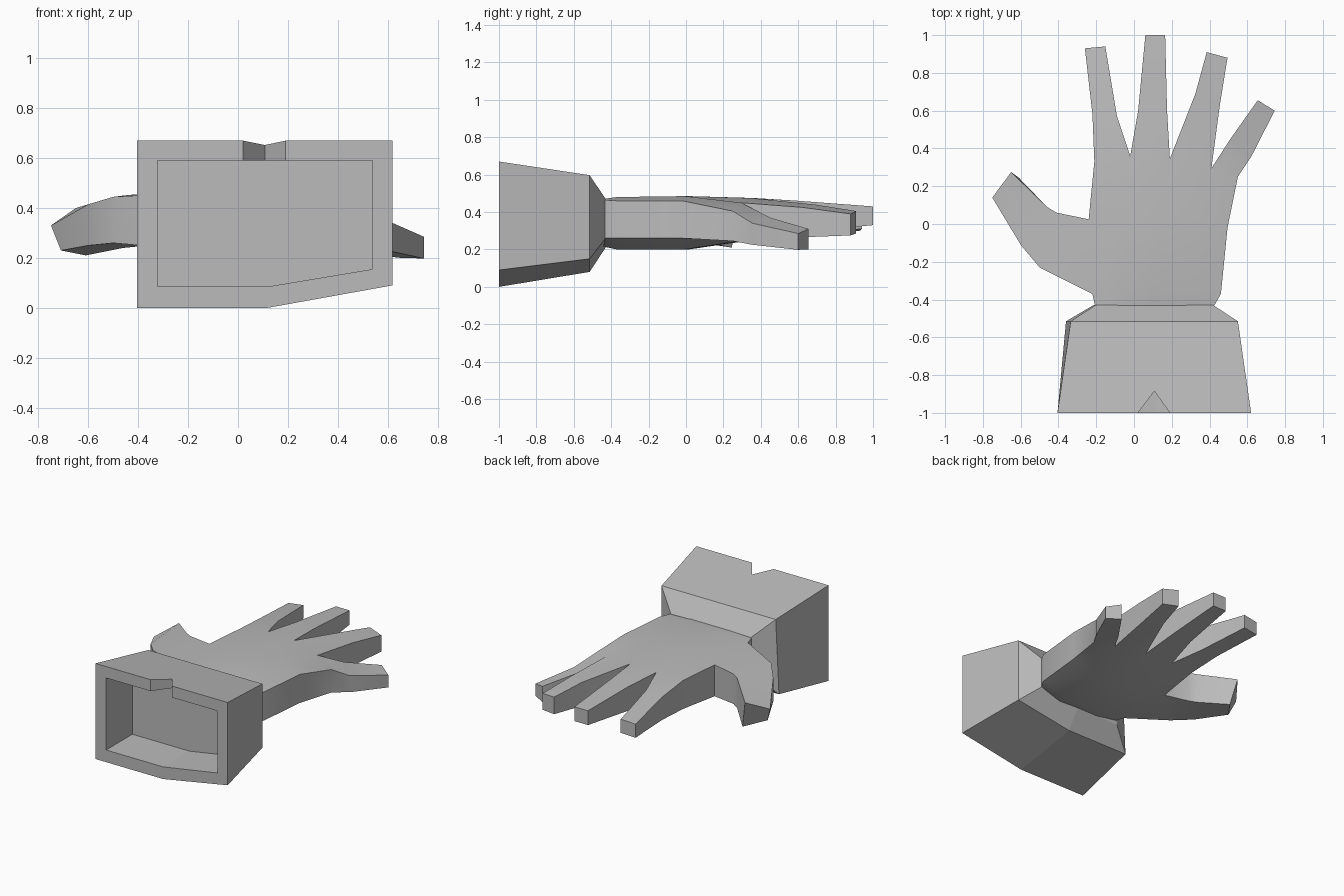
import bpy, bmesh

if "Cube" in bpy.data.objects:
    bpy.data.objects.remove(bpy.data.objects["Cube"])

grey = bpy.data.materials.new("plain_grey")
grey.diffuse_color = (0.5, 0.5, 0.5, 1)
grey.use_nodes = True
grey.node_tree.nodes["Principled BSDF"].inputs["Base Color"].default_value = grey.diffuse_color


def make_object(name, verts, faces):
    bm = bmesh.new()
    vs = [bm.verts.new(v) for v in verts]
    for f in faces:
        bm.faces.new([vs[i] for i in f])
    bmesh.ops.recalc_face_normals(bm, faces=bm.faces)
    me = bpy.data.meshes.new(name)
    bm.to_mesh(me)
    bm.free()
    me.materials.append(grey)
    ob = bpy.data.objects.new(name, me)
    bpy.context.collection.objects.link(ob)
    return ob


def loft(name, sections):
    """Join equal-sized closed loops and cap both ends."""
    n = len(sections[0])
    verts = [p for s in sections for p in s]
    faces = [tuple(range(n)), tuple(range(len(verts) - n, len(verts)))]
    for k in range(len(sections) - 1):
        for i in range(n):
            j = (i + 1) % n
            faces.append((k * n + i, k * n + j, (k + 1) * n + j, (k + 1) * n + i))
    return make_object(name, verts, faces)


def cuff_loop(y, x0, x1, z0, z1, lift, kink, top_in=0.0):
    return [(x0, y, z0), (kink, y, z0), (x1, y, z0 + lift),
            (x1, y, z1), (x0 + top_in, y, z1)]


# Cuff: tapered body with a sloped shoulder down to the wrist
cuff = loft("cuff", [
    cuff_loop(-1.0, -0.405, 0.62, 0.0, 0.67, 0.09, 0.12),
    cuff_loop(-0.515, -0.36, 0.55, 0.08, 0.597, 0.07, 0.12, 0.025),
    cuff_loop(-0.43, -0.215, 0.42, 0.21, 0.47, 0.05, 0.12, 0.01)])

# Cutters: pocket in the open end and a V notch in its upper rim
pocket = loft("pocket_cutter", [
    cuff_loop(y, -0.322, 0.54, 0.085, 0.59, 0.07, 0.12) for y in (-1.1, -0.71)])
notch = loft("notch_cutter", [
    [(0.00575, -1.02, z), (0.20425, -1.02, z), (0.108, -0.885, z)] for z in (0.55, 0.8)])
for cutter in (pocket, notch):
    mod = cuff.modifiers.new(cutter.name, 'BOOLEAN')
    mod.object = cutter
    mod.solver = 'EXACT'
    cutter.hide_render = True
    cutter.hide_set(True)

# Hand: plan points (x, y, top z, bottom z), thickened into one closed body
points, cells = [], []


def index(p):
    if p not in points:
        points.append(p)
    return points.index(p)


def add_cells(rows):
    ids = [[index(p) for p in r] for r in rows]
    for a, b in zip(ids, ids[1:]):
        for i in range(len(a) - 1):
            cells.append((a[i], a[i + 1], b[i + 1], b[i]))


def palm_row(left, right, top, bottom):
    row = [left]
    for t in (0.25, 0.5, 0.75):
        row.append((left[0] + (right[0] - left[0]) * t,
                    left[1] + (right[1] - left[1]) * t, top, bottom))
    return row + [right]


# Palm
thumb_low, thumb_high = (-0.22, -0.37, 0.46, 0.235), (-0.24, 0.025, 0.46, 0.24)
knuckles = [(-0.21, 0.33, 0.46, 0.26), (-0.02, 0.36, 0.475, 0.25),
            (0.19, 0.345, 0.475, 0.25), (0.41, 0.295, 0.45, 0.245),
            (0.55, 0.25, 0.405, 0.245)]
add_cells([
    palm_row((-0.205, -0.44, 0.465, 0.24), (0.42, -0.44, 0.465, 0.26), 0.47, 0.215),
    palm_row(thumb_low, (0.46, -0.37, 0.46, 0.26), 0.48, 0.2),
    palm_row(thumb_high, (0.495, -0.02, 0.46, 0.26), 0.485, 0.2),
    knuckles])

# Fingers: middle and tip pairs continuing from each knuckle pair
fingers = [
    [[(-0.22, 0.58, 0.44, 0.28), (-0.09, 0.57, 0.45, 0.28)],
     [(-0.26, 0.93, 0.395, 0.30), (-0.152, 0.94, 0.405, 0.31)]],
    [[(0.022, 0.60, 0.46, 0.29), (0.175, 0.60, 0.46, 0.29)],
     [(0.06, 1.0, 0.43, 0.33), (0.165, 1.0, 0.43, 0.33)]],
    [[(0.325, 0.69, 0.44, 0.275), (0.453, 0.62, 0.425, 0.265)],
     [(0.385, 0.91, 0.405, 0.285), (0.495, 0.88, 0.39, 0.275)]],
    [[(0.51, 0.45, 0.37, 0.215), (0.62, 0.355, 0.34, 0.225)],
     [(0.655, 0.655, 0.31, 0.2), (0.745, 0.60, 0.285, 0.198)]]]
for i, finger in enumerate(fingers):
    add_cells([knuckles[i:i + 2]] + finger)

# Thumb
add_cells([
    [thumb_low, thumb_high],
    [(-0.50, -0.23, 0.445, 0.26), (-0.41, 0.06, 0.455, 0.245)],
    [(-0.60, -0.11, 0.415, 0.25), (-0.46, 0.09, 0.45, 0.24)],
    [(-0.75, 0.14, 0.33, 0.23), (-0.65, 0.275, 0.40, 0.21)]])

# Top, underside, and walls along every open edge
n = len(points)
verts = [(x, y, t) for x, y, t, b in points] + [(x, y, b) for x, y, t, b in points]
# thumb tip is slightly narrower underneath
for i, (x, y, t, b) in enumerate(points):
    if x < -0.62:
        verts[n + i] = (x + 0.04, y - 0.03, b)
edges = {(c[i], c[(i + 1) % 4]) for c in cells for i in range(4)}
faces = cells + [tuple(n + i for i in reversed(c)) for c in cells]
faces += [(a, n + a, n + b, b) for a, b in edges if (b, a) not in edges]
hand = make_object("hand", verts, faces)
bpy.context.view_layer.objects.active = hand
hand.select_set(True)
bpy.ops.object.shade_smooth_by_angle(angle=0.52)
